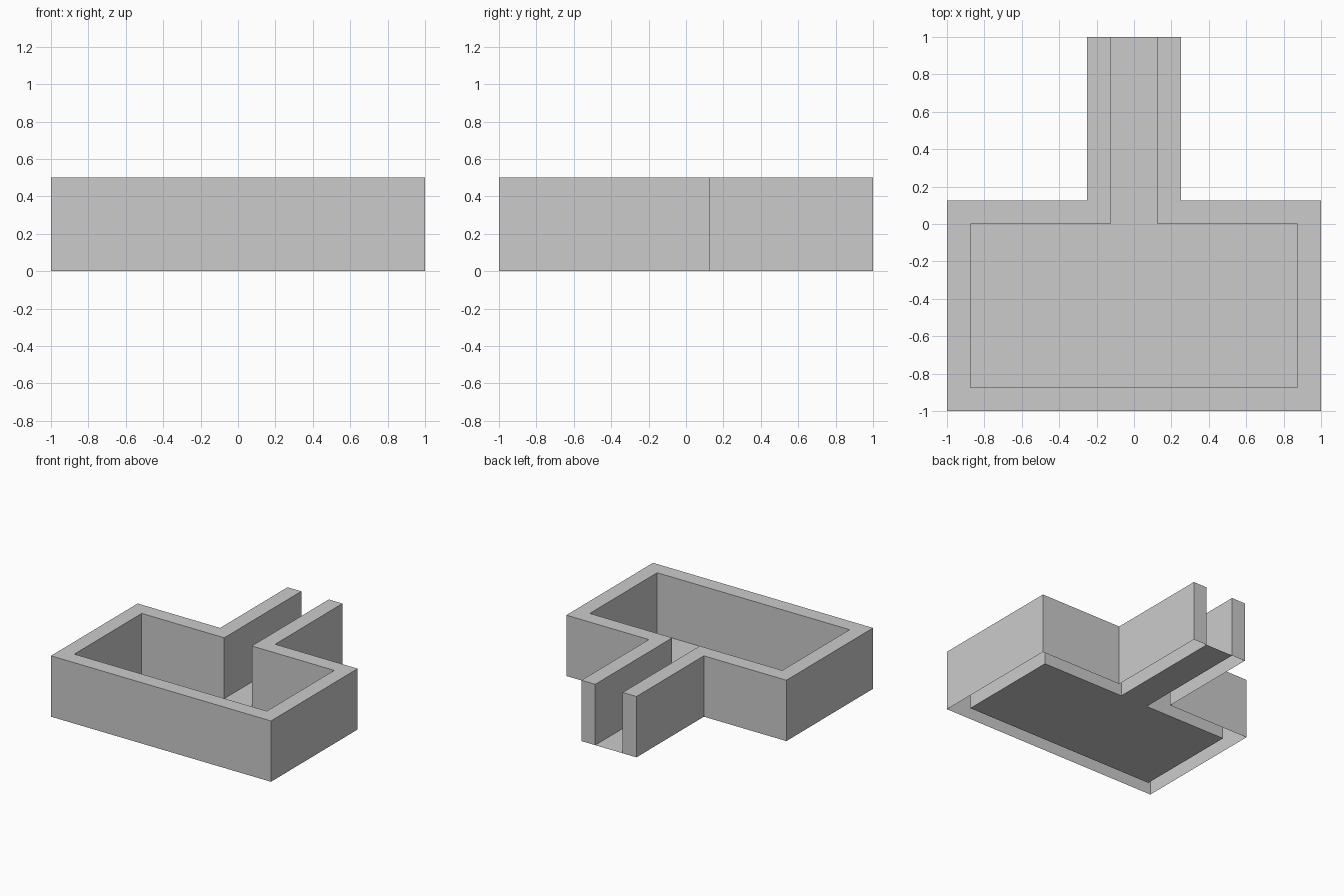
import bpy, bmesh

if "Cube" in bpy.data.objects:
    bpy.data.objects.remove(bpy.data.objects["Cube"])

HEIGHT = 0.5

# Right-hand half outlines in plan, running from the back opening to the front
OUTER = [(0.25, 1), (0.25, 0.125), (1, 0.125), (1, -1)]
INNER = [(0.125, 1), (0.125, 0), (0.875, 0), (0.875, -0.875)]


def mirrored(half):
    """Full outline: right half, then the left half back to the opening."""
    return half + [(-x, y) for x, y in reversed(half)]


def add_object(name, bm):
    mesh = bpy.data.meshes.new(name)
    bm.to_mesh(mesh)
    bm.free()
    bpy.context.collection.objects.link(bpy.data.objects.new(name, mesh))


outer, inner = mirrored(OUTER), mirrored(INNER)
n = len(outer)

# Hollow walls: sides and top rim, open underneath
bm = bmesh.new()
loop = outer + inner[::-1]
low = [bm.verts.new((x, y, 0)) for x, y in loop]
top = [bm.verts.new((x, y, HEIGHT)) for x, y in loop]
m = len(loop)
for i in range(m):
    j = (i + 1) % m
    bm.faces.new((low[j], low[i], top[i], top[j]))
for i in range(n - 1):
    bm.faces.new((top[i + 1], top[i], top[m - 1 - i], top[m - 2 - i]))
add_object("walls", bm)

# Thin floor between the walls, running out through the channel
bm = bmesh.new()
bm.faces.new([bm.verts.new((x, y, 0)) for x, y in inner[::-1]])
add_object("floor", bm)
